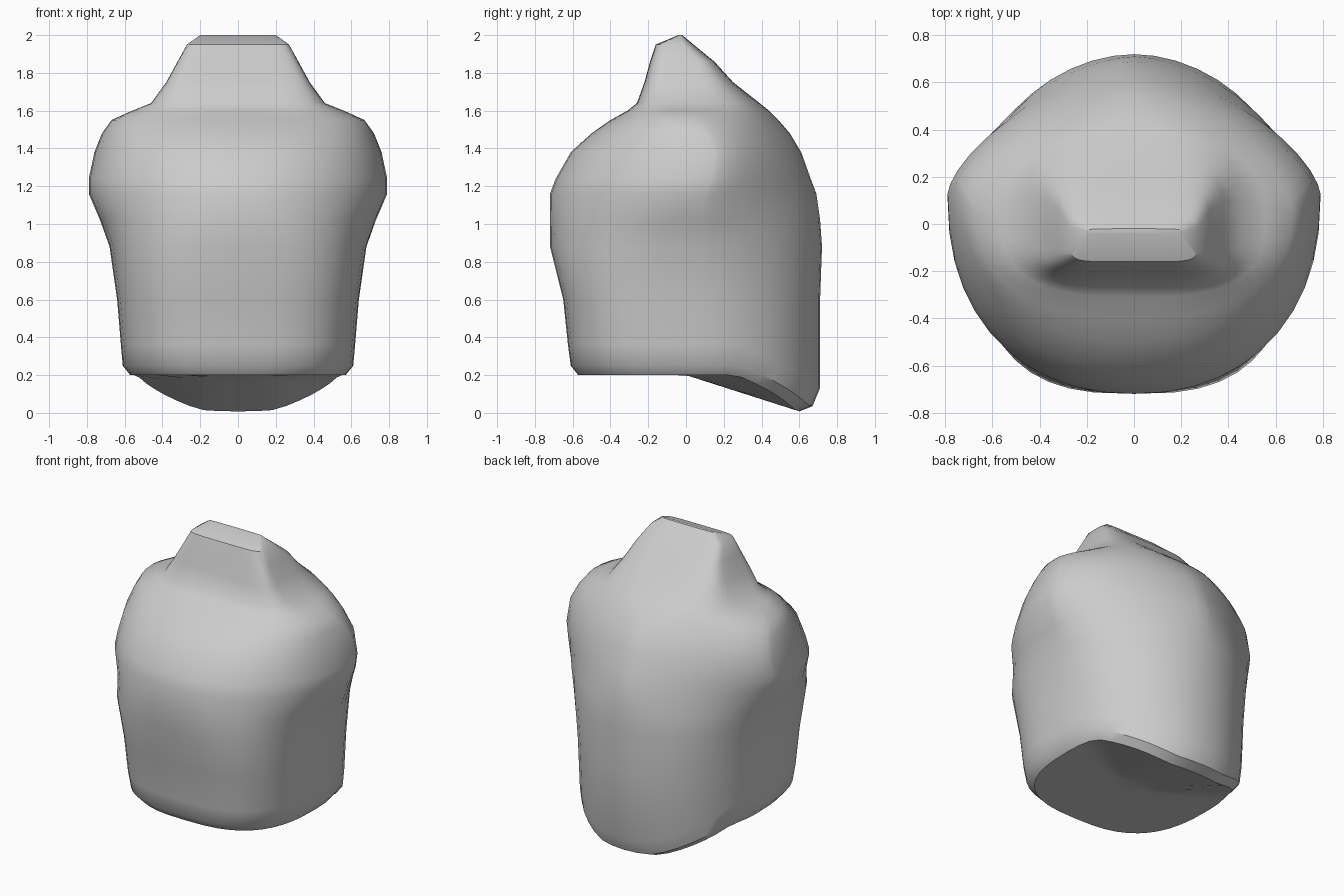
import bpy
import bmesh
import math

if "Cube" in bpy.data.objects:
    bpy.data.objects.remove(bpy.data.objects["Cube"], do_unlink=True)

SEGMENTS = 44


def power(value, exponent):
    return math.copysign(abs(value) ** exponent, value)


def section(half_width, front, back, middle, front_square, back_square):
    """Closed outline with separately squared front and back halves."""
    points = []
    for i in range(SEGMENTS):
        a = math.tau * i / SEGMENTS
        n = back_square if i <= SEGMENTS // 2 else front_square
        depth = back - middle if i <= SEGMENTS // 2 else middle - front
        points.append((half_width * power(math.cos(a), 2 / n),
                       middle + depth * power(math.sin(a), 2 / n)))
    return points


def underside(x, y):
    """Level at the front, falling in three planes to a low rear edge."""
    return 0.2 - 0.32 * max(0, y - 0.8 * max(0, abs(x) - 0.2))


# Hem: lift above the underside, then the section
hem = [
    (0.00, (0.57, -0.57, 0.60, 0.05, 2.8, 2.2)),
    (0.05, (0.61, -0.61, 0.67, 0.05, 2.9, 2.1)),
    (0.16, (0.62, -0.625, 0.71, 0.05, 3.0, 2.0)),
]
# Torso, shoulders and neck: height, then the section
trunk = [
    (0.60, (0.64, -0.65, 0.71, 0.05, 3.0, 2.0)),
    (0.88, (0.68, -0.72, 0.72, 0.06, 2.8, 1.9)),
    (1.02, (0.73, -0.72, 0.71, 0.09, 2.4, 1.7)),
    (1.16, (0.79, -0.72, 0.69, 0.10, 2.2, 1.5)),
    (1.24, (0.79, -0.69, 0.66, 0.13, 2.2, 1.5)),
    (1.38, (0.76, -0.61, 0.61, 0.15, 2.3, 1.5)),
    (1.48, (0.72, -0.50, 0.55, 0.10, 2.3, 1.6)),
    (1.55, (0.67, -0.40, 0.49, 0.04, 2.4, 1.8)),
    (1.60, (0.56, -0.31, 0.44, 0.02, 2.8, 2.2)),
    (1.64, (0.46, -0.26, 0.39, 0.01, 4.0, 3.0)),
    (1.75, (0.38, -0.22, 0.25, 0.00, 6.0, 4.0)),
    (1.86, (0.32, -0.19, 0.15, -0.02, 6.0, 5.0)),
    (1.95, (0.27, -0.16, 0.04, -0.06, 6.0, 5.0)),
    (2.00, (0.20, -0.04, -0.02, -0.03, 4.0, 4.0)),
]

bm = bmesh.new()
rings = []

# Underside rings spread from a central point
rim = section(*hem[0][1])
centre = bm.verts.new((0, 0, underside(0, 0)))
for scale in (0.25, 0.5, 0.75):
    rings.append([bm.verts.new((x * scale, y * scale, underside(x * scale, y * scale)))
                  for x, y in rim])
for lift, shape in hem:
    rings.append([bm.verts.new((x, y, underside(x, y) + lift)) for x, y in section(*shape)])
for height, shape in trunk:
    rings.append([bm.verts.new((x, y, height)) for x, y in section(*shape)])

# Skin
for i in range(SEGMENTS):
    j = (i + 1) % SEGMENTS
    bm.faces.new((centre, rings[0][j], rings[0][i]))
    for low, high in zip(rings, rings[1:]):
        bm.faces.new((low[i], low[j], high[j], high[i]))
bm.faces.new(rings[-1])
bmesh.ops.recalc_face_normals(bm, faces=bm.faces)

mesh = bpy.data.meshes.new("torso")
bm.to_mesh(mesh)
bm.free()
torso = bpy.data.objects.new("torso", mesh)
bpy.context.collection.objects.link(torso)

# Single grey material
grey = bpy.data.materials.new("plain_grey")
grey.use_nodes = True
colour = (0.6, 0.6, 0.6, 1)
grey.diffuse_color = colour
grey.node_tree.nodes["Principled BSDF"].inputs["Base Color"].default_value = colour
mesh.materials.append(grey)

bpy.context.view_layer.objects.active = torso
torso.select_set(True)
bpy.ops.object.shade_smooth_by_angle(angle=math.radians(35))
